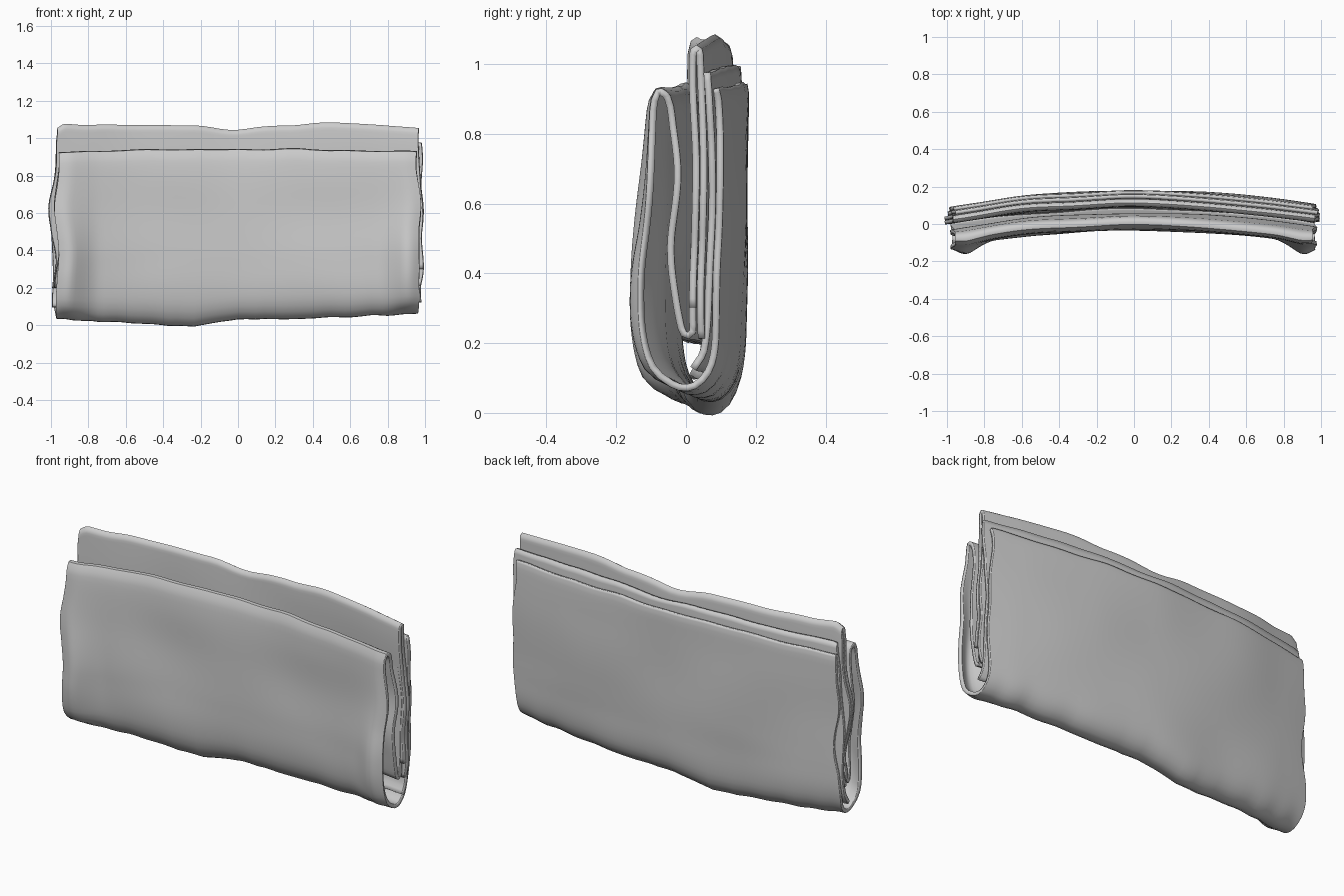
import bpy, bmesh, math
from mathutils import Vector, noise

cube = bpy.data.objects.get("Cube")
if cube:
    bpy.data.objects.remove(cube, do_unlink=True)

# Cloth colour
cloth = bpy.data.materials.new("grey cloth")
cloth.use_nodes = True
GREY = (0.6, 0.6, 0.6, 1)
cloth.diffuse_color = GREY
cloth.node_tree.nodes["Principled BSDF"].inputs["Base Color"].default_value = GREY

THICK = 0.02
# Height changes along the width, from right end to left end
BOTTOM = [0.0, -0.01, -0.025, -0.04, 0.0, 0.0, 0.01, 0.02, 0.035]
CREST = [0.015, 0.0, -0.005, -0.01, -0.035, -0.01, 0.01, 0.0, -0.01]


def smoothstep(a, b, v):
    t = min(max((v - a) / (b - a), 0), 1)
    return t * t * (3 - 2 * t)


def along(heights, x):
    """Read a list of heights spread over the width."""
    f = min(max((x + 1) / 2, 0), 0.999) * (len(heights) - 1)
    i = int(f)
    t = smoothstep(0, 1, f - i)
    return heights[i] * (1 - t) + heights[i + 1] * t


def smooth_path(points, step=0.025):
    """Smooth curve through the points, with tangents limited to the span."""
    p = [Vector(q) for q in points]
    p = [2 * p[0] - p[1]] + p + [2 * p[-1] - p[-2]]
    out = []
    for a, b, c, d in zip(p, p[1:], p[2:], p[3:]):
        span = (c - b).length
        n = max(3, int(span / step))
        m0, m1 = (c - a).normalized() * span, (d - b).normalized() * span
        for k in range(n):
            t = k / n
            out.append((2*t**3 - 3*t*t + 1) * b + (t**3 - 2*t*t + t) * m0
                       + (3*t*t - 2*t**3) * c + (t**3 - t*t) * m1)
    return out + [p[-2]]


def drape(u, y, z, seed, overhang):
    """Place a profile point at width u: bowed, flared at the ends and wavy."""
    front = 1 - smoothstep(0.0, 0.05, y)
    reach = 0.966 + 0.03 * noise.noise(Vector((math.copysign(3, u) + seed, y * 4, z * 4)))
    reach += overhang * (1 - smoothstep(0.6, 0.95, z))
    x = u * reach
    bow = (0.08 if x > 0 else 0.092) * x * x
    belly = math.exp(-((z - 0.3) / 0.3) ** 2)
    flare = smoothstep(0.74, 0.96, abs(x)) * front * (0.015 + 0.06 * belly)
    # the front edge rolls back inwards at the very end
    curl = smoothstep(0.92, 1.03, abs(u)) * front * (0.015 + 0.045 * belly)
    ripple = 0.012 * noise.noise(Vector((x * 2.5, z * 2.5, 1)))
    lift = smoothstep(0.75, 0.95, z) * (0.018 * (1 - x * x) + 0.01 * noise.noise(Vector((x * 5, seed, 4))))
    # rounded left corner and uneven line of the tall fold
    lift += smoothstep(0.94, 1.05, z) * (along(CREST, x) - 0.03 * smoothstep(0.92, 0.98, -x))
    lift += (1 - smoothstep(0.0, 0.35, z)) * (along(BOTTOM, x) + 0.012 * noise.noise(Vector((x * 9, 2, 2))))
    return x, y - bow - flare + curl + ripple, z + lift


def sheet(name, points, seed, overhang=0.0, columns=64):
    """Sweep a folded profile across the width and give it thickness."""
    widths = [math.sin(math.pi * (i / columns - 0.5)) for i in range(columns + 1)]
    bm = bmesh.new()
    rows = [[bm.verts.new(drape(u, q.x, q.y, seed, overhang)) for u in widths]
            for q in smooth_path(points)]
    for r, s in zip(rows, rows[1:]):
        for i in range(columns):
            bm.faces.new((r[i], r[i + 1], s[i + 1], s[i]))
    mesh = bpy.data.meshes.new(name)
    bm.to_mesh(mesh)
    bm.free()
    mesh.materials.append(cloth)
    obj = bpy.data.objects.new(name, mesh)
    bpy.context.collection.objects.link(obj)
    solid = obj.modifiers.new("thickness", "SOLIDIFY")
    solid.thickness = THICK
    solid.offset = 0
    bpy.ops.object.select_all(action="DESELECT")
    obj.select_set(True)
    bpy.context.view_layer.objects.active = obj
    bpy.ops.object.shade_smooth_by_angle(angle=math.radians(50))


# Outer wrap: up the back, under the bottom, up the front, tucked inside
sheet("outer_wrap", [
    (0.162, 0.925), (0.168, 0.89), (0.168, 0.6), (0.165, 0.3), (0.149, 0.12), (0.1, 0.048),
    (0.038, 0.053), (-0.01, 0.14), (-0.025, 0.35), (-0.022, 0.6), (-0.018, 0.84),
    (0.0, 0.915), (0.025, 0.9), (0.036, 0.82), (0.048, 0.68), (0.036, 0.48),
    (0.06, 0.26), (0.085, 0.21), (0.097, 0.27), (0.1, 0.6), (0.1, 0.9)], 0)

# Tall inner fold standing above the front
sheet("tall_fold", [
    (0.102, 0.3), (0.102, 0.7), (0.098, 1.02), (0.108, 1.052), (0.119, 1.02),
    (0.124, 0.7), (0.124, 0.2)], 5, 0.018)

# Middle layer between the tall fold and the back
sheet("middle_layer", [
    (0.142, 0.978), (0.147, 0.9), (0.147, 0.6), (0.145, 0.35), (0.13, 0.16), (0.1, 0.1)], 9, 0.018)
